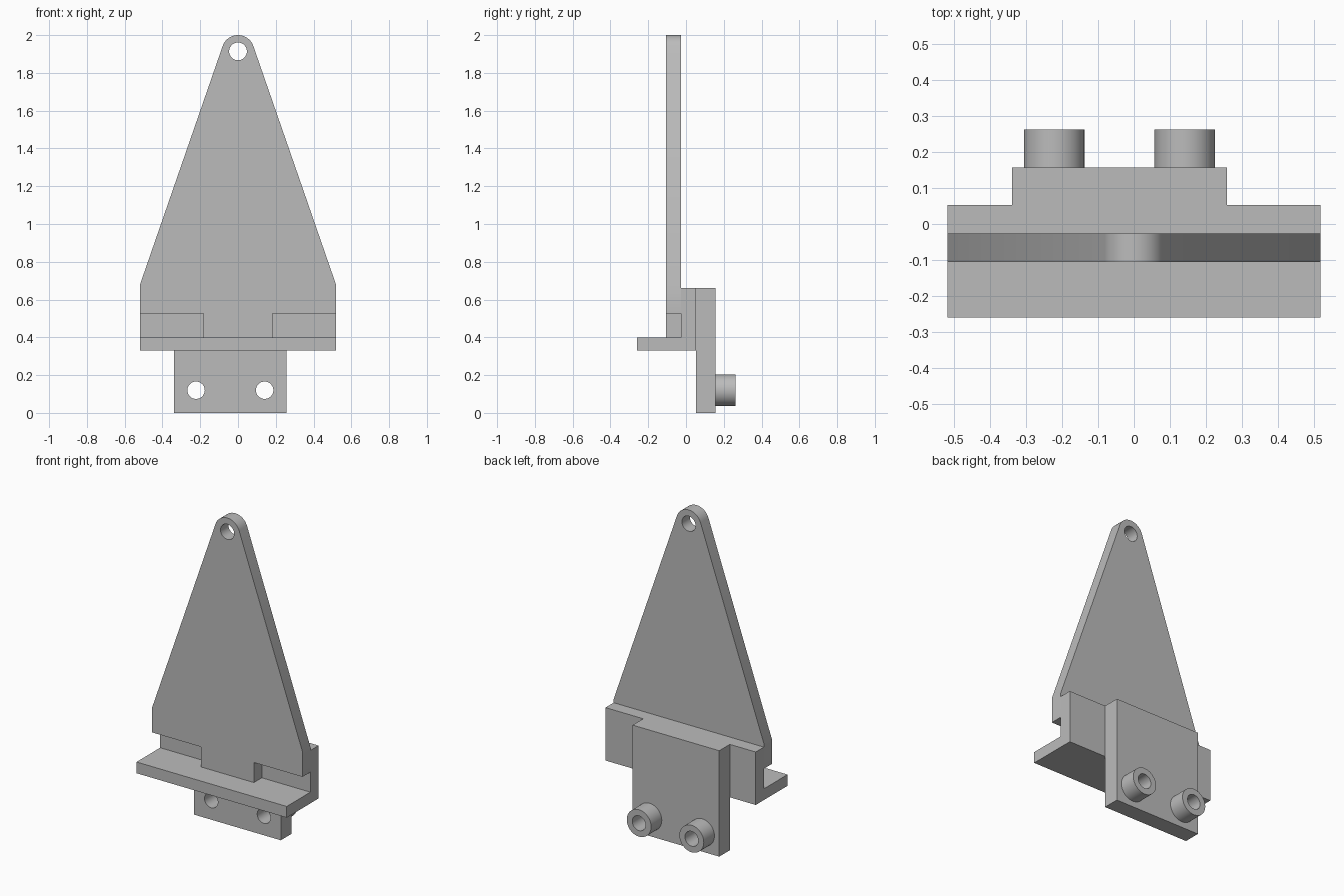
import bpy
import bmesh
from math import atan2, acos, hypot, cos, sin, pi, radians
from mathutils import Matrix, Vector

cube = bpy.data.objects.get("Cube")
if cube:
    bpy.data.objects.remove(cube, do_unlink=True)

grey = bpy.data.materials.new("plain grey")
grey.use_nodes = True
colour = (0.5, 0.5, 0.5, 1)
grey.diffuse_color = colour
grey.node_tree.nodes["Principled BSDF"].inputs["Base Color"].default_value = colour


def finish(name, bm):
    bmesh.ops.recalc_face_normals(bm, faces=bm.faces)
    mesh = bpy.data.meshes.new(name)
    bm.to_mesh(mesh)
    bm.free()
    mesh.materials.append(grey)
    obj = bpy.data.objects.new(name, mesh)
    bpy.context.collection.objects.link(obj)
    return obj


def extrude_profile(name, points, offset):
    """Extrude a closed outline of 3D points along the offset."""
    bm = bmesh.new()
    face = bm.faces.new([bm.verts.new(p) for p in points])
    result = bmesh.ops.extrude_face_region(bm, geom=[face], use_keep_orig=True)
    moved = [v for v in result["geom"] if isinstance(v, bmesh.types.BMVert)]
    bmesh.ops.translate(bm, verts=moved, vec=Vector(offset))
    return finish(name, bm)


def rod(name, x, z, radius, y0, y1):
    """Cylinder lying along y."""
    bm = bmesh.new()
    place = Matrix.Translation((x, (y0 + y1) / 2, z)) @ Matrix.Rotation(pi / 2, 4, "X")
    bmesh.ops.create_cone(bm, cap_ends=True, segments=48, radius1=radius,
                          radius2=radius, depth=y1 - y0, matrix=place)
    return finish(name, bm)


def select_only(obj):
    bpy.ops.object.select_all(action="DESELECT")
    obj.select_set(True)
    bpy.context.view_layer.objects.active = obj


def drill(obj, x, z, radius):
    """Cut a round hole along y."""
    cutter = rod("hole_cutter", x, z, radius, -1, 1)
    cutter.hide_render = True
    mod = obj.modifiers.new("hole", "BOOLEAN")
    mod.operation = "DIFFERENCE"
    mod.solver = "EXACT"
    mod.object = cutter
    select_only(obj)
    bpy.ops.object.modifier_apply(modifier=mod.name)
    bpy.data.objects.remove(cutter, do_unlink=True)


half = 0.518
plate_front, plate_back, block_back, mount_back, boss_back = -0.105, -0.027, 0.053, 0.157, 0.262

# Tapered plate: notched foot, straight sides tangent to a round top
eye_z, eye_r, shoulder = 1.914, 0.086, 0.682
dz = shoulder - eye_z
tangent = atan2(dz, half) + acos(eye_r / hypot(half, dz))
right_side = [(0.183, 0.4), (0.183, 0.525), (half, 0.525), (half, shoulder)]
steps = 28
arc = [tangent + (pi - 2 * tangent) * i / steps for i in range(steps + 1)]
outline = right_side + [(eye_r * cos(a), eye_z + eye_r * sin(a)) for a in arc]
outline += [(-x, z) for x, z in reversed(right_side)]
plate = extrude_profile("tapered_plate", [(x, plate_front, z) for x, z in outline],
                        (0, plate_back - plate_front, 0))
drill(plate, 0, eye_z, 0.047)

# L-shaped base: front ledge and upright block
ell = [(-0.26, 0.33), (block_back, 0.33), (block_back, 0.66),
       (plate_back, 0.66), (plate_back, 0.4), (-0.26, 0.4)]
extrude_profile("ledge_block", [(-half, y, z) for y, z in ell], (2 * half, 0, 0))

# Rear mounting plate, set off centre
left, right = -0.339, 0.258
mount = extrude_profile("mounting_plate",
                        [(x, block_back, z) for x, z in
                         [(left, 0), (right, 0), (right, 0.66), (left, 0.66)]],
                        (0, mount_back - block_back, 0))

# Hollow bosses on the mounting plate
parts = [plate, mount]
for side, x in (("right", -0.222), ("left", 0.141)):
    boss = rod(side + "_boss", x, 0.12, 0.084, mount_back, boss_back)
    for part in (boss, mount):
        drill(part, x, 0.12, 0.046)
    parts.append(boss)

for part in parts:
    select_only(part)
    bpy.ops.object.shade_smooth_by_angle(angle=radians(30))
